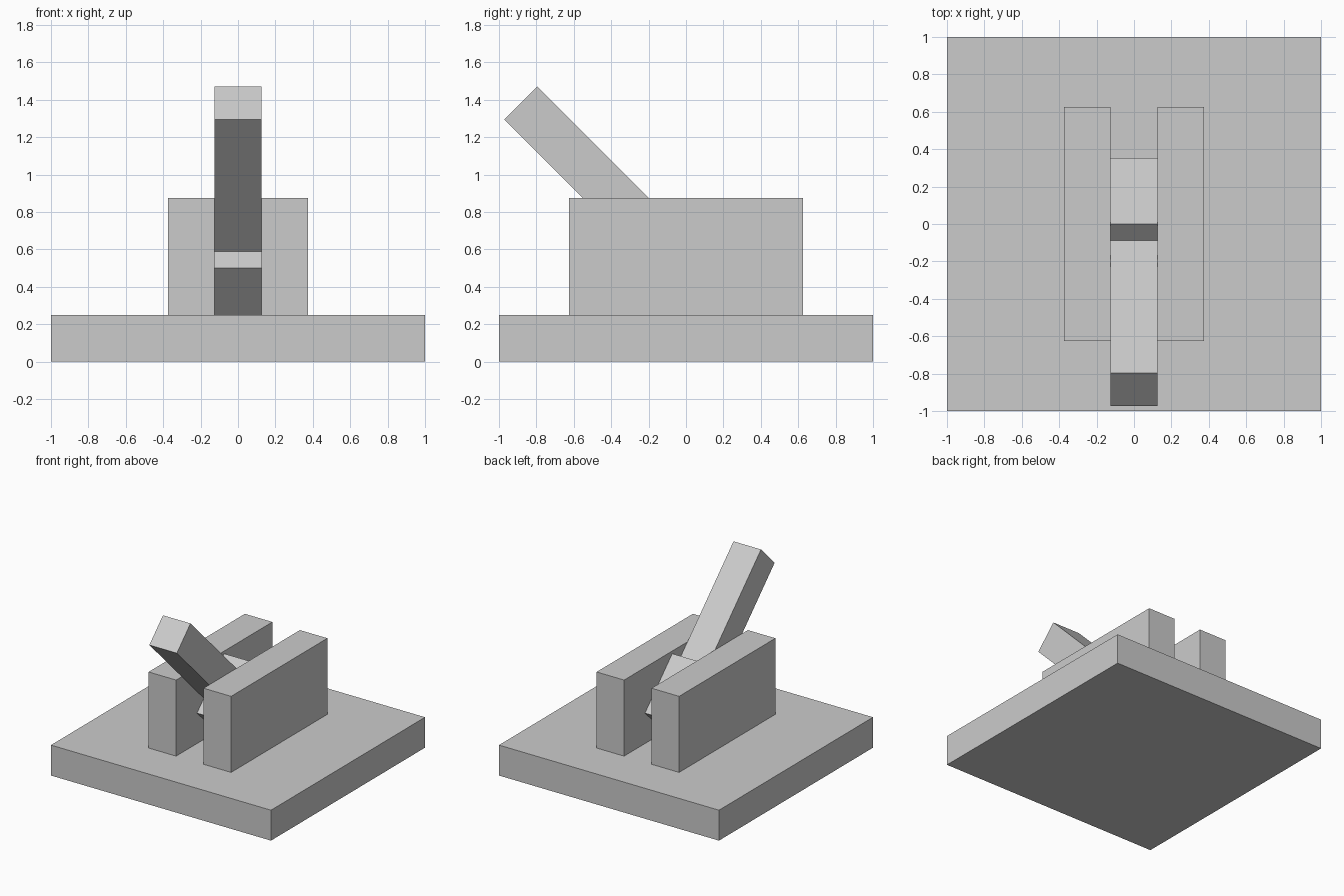
import bpy
from math import radians
from mathutils import Matrix, Vector

if "Cube" in bpy.data.objects:
    bpy.data.objects.remove(bpy.data.objects["Cube"])

PIVOT = Vector((0, 0, 0.5))
TILT = Matrix.Translation(PIVOT) @ Matrix.Rotation(radians(45), 4, 'X')


def box(name, centre, size, frame=Matrix.Identity(4)):
    """Box of full size, placed at centre within the given frame."""
    bpy.ops.mesh.primitive_cube_add(size=1)
    ob = bpy.context.object
    ob.name = name
    ob.data.transform(frame @ Matrix.Translation(centre) @ Matrix.Diagonal((*size, 1)))
    return ob


# Square base plate
box("base_plate", (0, 0, 0.125), (2, 2, 0.25))

# Two cheek walls holding the pivot
for name, side in (("left_wall", -1), ("right_wall", 1)):
    box(name, (side * 0.25, 0, 0.5625), (0.25, 1.25, 0.625))

# Pivot block and lever arm, tilted 45 degrees towards the front
box("pivot_block", (0, 0, 0), (0.25, 0.5, 0.5), TILT)
box("lever_arm", (0, 0, 0.75), (0.25, 0.25, 1.0), TILT)
